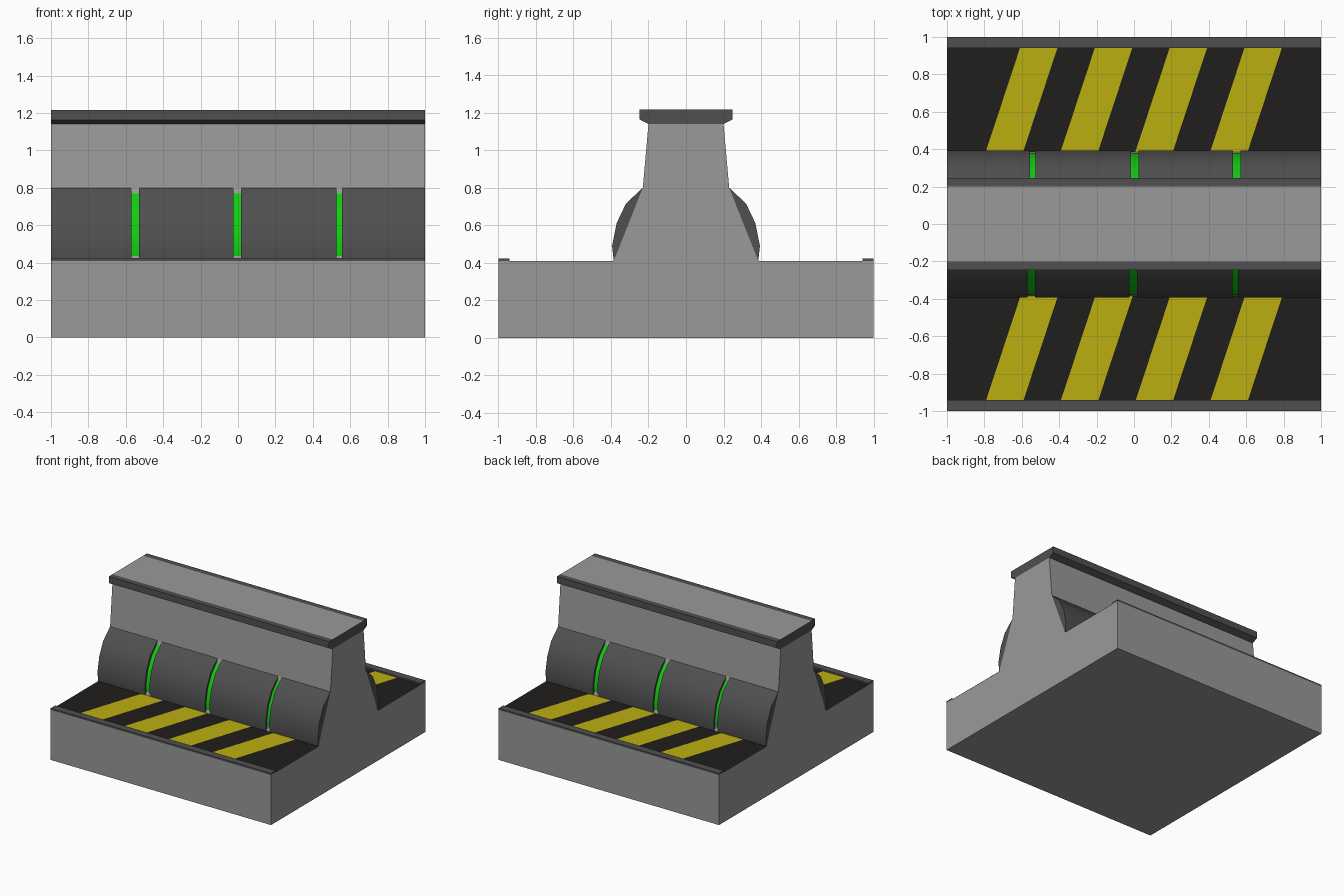
import bpy, bmesh, math

if "Cube" in bpy.data.objects:
    bpy.data.objects.remove(bpy.data.objects["Cube"])


def material(name, rgb):
    m = bpy.data.materials.new(name)
    m.diffuse_color = (*rgb, 1)
    m.use_nodes = True
    m.node_tree.nodes["Principled BSDF"].inputs["Base Color"].default_value = m.diffuse_color
    return m


DARK = material("dark_grey", (0.08, 0.08, 0.08))
GREY = material("grey", (0.32, 0.32, 0.32))
BLACK = material("black", (0.014, 0.013, 0.012))
YELLOW = material("yellow", (0.5, 0.43, 0.005))
GREEN = material("green", (0.006, 0.6, 0.006))


def make_object(name, bm, mat, turned=False):
    bmesh.ops.recalc_face_normals(bm, faces=bm.faces)
    mesh = bpy.data.meshes.new(name)
    bm.to_mesh(mesh)
    bm.free()
    ob = bpy.data.objects.new(name, mesh)
    bpy.context.collection.objects.link(ob)
    mesh.materials.append(mat)
    if turned:
        ob.rotation_euler.z = math.pi
    return ob


def prism(name, profile, x0, x1, mat, turned=False, smooth=False):
    """Extrude a closed (y, z) profile along x."""
    bm = bmesh.new()
    face = bm.faces.new([bm.verts.new((x0, y, z)) for y, z in profile])
    ext = bmesh.ops.extrude_face_region(bm, geom=[face])
    moved = [v for v in ext["geom"] if isinstance(v, bmesh.types.BMVert)]
    bmesh.ops.translate(bm, verts=moved, vec=(x1 - x0, 0, 0))
    ob = make_object(name, bm, mat, turned)
    if smooth:
        bpy.ops.object.select_all(action='DESELECT')
        ob.select_set(True)
        bpy.context.view_layer.objects.active = ob
        bpy.ops.object.shade_smooth_by_angle(angle=math.radians(30))
    return ob


def sheet(name, quads, z, mat, turned):
    """Flat painted areas facing up."""
    bm = bmesh.new()
    for quad in quads:
        bm.faces.new([bm.verts.new((x, y, z)) for x, y in quad])
    return make_object(name, bm, mat, turned)


def symmetric(half):
    return half + [(-y, z) for y, z in reversed(half)]


# Base slab and tapered wall in one section
prism("base_and_wall", symmetric([(1, 0), (1, 0.41), (0.385, 0.41), (0.23, 0.80), (0.20, 1.14)]),
      -1, 1, GREY)

# Dark cap with a light top face
cap = prism("wall_cap", symmetric([(0.20, 1.14), (0.247, 1.163), (0.247, 1.217), (0.20, 1.217)]),
            -1, 1, DARK)
cap.data.materials.append(GREY)
for p in cap.data.polygons:
    if p.normal.z > 0.9 and abs(p.center.y) < 0.1:
        p.material_index = 1

bulge = [(-0.23, 0.80), (-0.32, 0.715), (-0.37, 0.61), (-0.394, 0.49), (-0.385, 0.41)]
light = [(-0.242, 0.77), (-0.307, 0.70), (-0.356, 0.603), (-0.38, 0.49), (-0.372, 0.41)]
gaps = [(-0.57, -0.53), (-0.025, 0.015), (0.527, 0.557)]
edges = [-1] + [x for g in gaps for x in g] + [1]

# The back is the front turned half a revolution
for side, turned in (("front", False), ("back", True)):
    # Rounded guard panels with recessed light strips between them
    for i in range(0, len(edges), 2):
        prism(f"{side}_guard_panel", bulge, edges[i], edges[i + 1], DARK, turned, True)
    for a, b in gaps:
        prism(f"{side}_light_strip", light, a, b, GREEN, turned, True)

    # Raised rim along the outer edge
    prism(f"{side}_rim", [(-1, 0.41), (-0.94, 0.41), (-0.94, 0.424), (-1, 0.424)],
          -1, 1, DARK, turned)

    # Hazard floor and slanted stripes
    sheet(f"{side}_hazard_floor", [[(-1, -0.94), (1, -0.94), (1, -0.385), (-1, -0.385)]],
          0.411, BLACK, turned)
    stripes = [[(x, -0.94), (x + 0.2, -0.94), (x + 0.383, -0.385), (x + 0.183, -0.385)]
               for x in (-0.79, -0.39, 0.01, 0.41)]
    sheet(f"{side}_hazard_stripes", stripes, 0.4125, YELLOW, turned)
